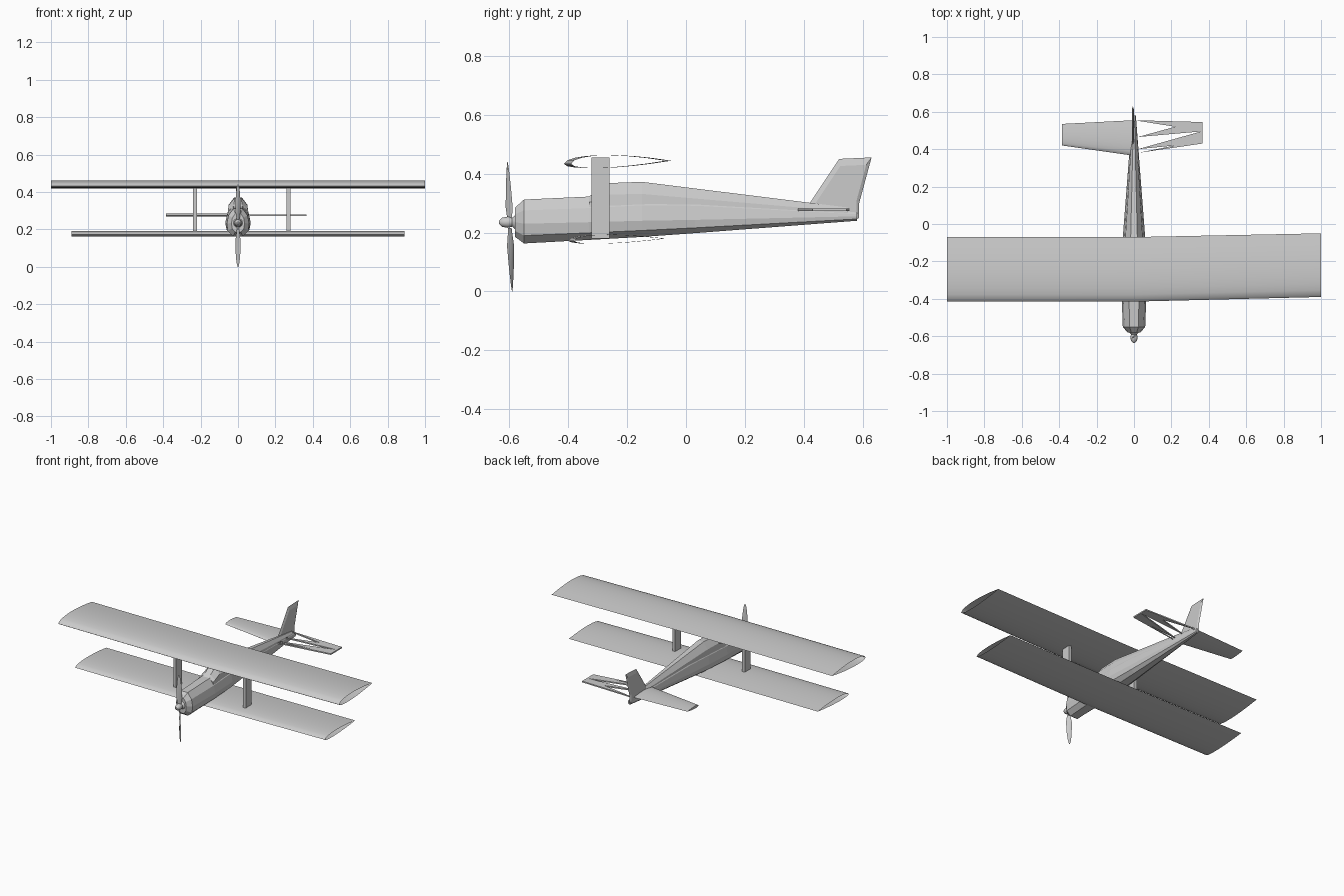
import bpy, math
from mathutils import Vector

cube = bpy.data.objects.get("Cube")
if cube:
    bpy.data.objects.remove(cube, do_unlink=True)

grey = bpy.data.materials.new("plain grey")
grey.use_nodes = True
COLOUR = (0.6, 0.6, 0.6, 1)
grey.diffuse_color = COLOUR
grey.node_tree.nodes["Principled BSDF"].inputs["Base Color"].default_value = COLOUR


def add_mesh(name, verts, faces, smooth=None):
    mesh = bpy.data.meshes.new(name)
    mesh.from_pydata(verts, [], faces)
    mesh.materials.append(grey)
    obj = bpy.data.objects.new(name, mesh)
    bpy.context.collection.objects.link(obj)
    bpy.context.view_layer.objects.active = obj
    bpy.ops.object.select_all(action='DESELECT')
    obj.select_set(True)
    bpy.ops.object.mode_set(mode='EDIT')
    bpy.ops.mesh.select_all(action='SELECT')
    bpy.ops.mesh.normals_make_consistent(inside=False)
    bpy.ops.object.mode_set(mode='OBJECT')
    if smooth:
        bpy.ops.object.shade_smooth_by_angle(angle=math.radians(smooth))
    return obj


def loft(name, rings, caps=True, smooth=None):
    """Skin a list of equal-length rings of points."""
    n = len(rings[0])
    verts = [p for ring in rings for p in ring]
    faces = [(r * n + i, r * n + (i + 1) % n, (r + 1) * n + (i + 1) % n, (r + 1) * n + i)
             for r in range(len(rings) - 1) for i in range(n)]
    if caps:
        faces += [tuple(range(n)), tuple(range(len(verts) - n, len(verts)))]
    return add_mesh(name, verts, faces, smooth)


def airfoil(lead, trail, thick, steps=8):
    """Closed wing section as (chord position, height) pairs."""
    chord = trail - lead
    shape = lambda t: 2.6 * (math.sqrt(t) * (1 - t))
    ts = [(i / steps) ** 1.6 for i in range(steps + 1)]
    upper = [(lead + t * chord, 0.6 * thick * shape(t) + 0.25 * thick * t) for t in ts]
    lower = [(lead + t * chord, -0.4 * thick * shape(t) + 0.25 * thick * t) for t in ts]
    return upper + lower[-2:0:-1]


def wing(name, stations, z, thick, caps):
    rings = [[(x, y, z + h) for y, h in airfoil(a, b, thick)] for x, a, b in stations]
    return loft(name, rings, caps, 35)


# Wings: hollow shells, the left half swept back a little
wing("upper_wing", [(-1, -0.415, -0.07), (0, -0.415, -0.07), (1, -0.39, -0.05)], 0.433, 0.043, False)
wing("lower_wing", [(-0.89, -0.40, -0.08), (0, -0.40, -0.08), (0.89, -0.38, -0.07)], 0.172, 0.03, False)


# Fuselage: eight-sided sections given as y, half width, bottom, middle, top
def section(y, w, bottom, middle, top):
    low, high = middle - 0.6 * (middle - bottom), middle + 0.55 * (top - middle)
    half = [(w * 0.45, bottom), (w * 0.9, low), (w, middle), (w * 0.85, high), (w * 0.4, top)]
    return [(x, y, z) for x, z in half] + [(-x, y, z) for x, z in reversed(half)]


loft("fuselage", [section(*s) for s in (
    (-0.58, 0.035, 0.185, 0.235, 0.285), (-0.55, 0.06, 0.163, 0.23, 0.312),
    (-0.33, 0.068, 0.175, 0.235, 0.322), (-0.15, 0.066, 0.185, 0.24, 0.335),
    (0.03, 0.052, 0.198, 0.243, 0.33), (0.58, 0.010, 0.24, 0.255, 0.268))])

# Raised cabin and the rear deck that runs down to the tail
deck = []
for y, w, base, top in ((-0.33, 0.058, 0.27, 0.322), (-0.31, 0.058, 0.27, 0.335),
                        (-0.26, 0.056, 0.27, 0.368), (-0.15, 0.056, 0.27, 0.372),
                        (0.55, 0.009, 0.25, 0.285)):
    mid = base + 0.6 * (top - base)
    half = [(w, base), (w * 0.9, mid), (w * 0.35, top)]
    deck.append([(x, y, z) for x, z in half] + [(-x, y, z) for x, z in reversed(half)])
loft("cabin_deck", deck)

# Struts between the wings
for name, x in (("right_strut", -0.23), ("left_strut", 0.27)):
    ring = lambda z: [(x + a, y, z) for a, y in
                      ((-0.01, -0.32), (0.01, -0.32), (0.01, -0.26), (-0.01, -0.26))]
    loft(name, [ring(0.18), ring(0.455)])

# Tailplane: a solid right half and a torn left half made of long slivers
wing("right_tailplane", [(-0.385, 0.42, 0.535), (0, 0.365, 0.555)], 0.275, 0.016, True)
outline = [(0, 0.555), (0.365, 0.545), (0.365, 0.43), (0.02, 0.38), (0.22, 0.42),
           (0.02, 0.40), (0.36, 0.495), (0.02, 0.465), (0.22, 0.52)]
loft("left_tailplane", [[(x, y, z) for x, y in outline] for z in (0.273, 0.281)])

# Fin and rudder
profile = [(0.40, 0.27), (0.52, 0.45), (0.63, 0.455), (0.588, 0.30), (0.588, 0.25), (0.57, 0.24), (0.50, 0.245)]
centre = (0.54, 0.33)
rings = []
for x, s in ((-0.012, 0.8), (-0.006, 1), (0, 0.8)):
    rings.append([(x, centre[0] + (y - centre[0]) * s, centre[1] + (z - centre[1]) * s)
                  for y, z in profile])
loft("fin", rings)


# Spinner
def circle(y, r, n=10):
    return [(r * math.cos(k * math.tau / n), y, 0.235 + r * math.sin(k * math.tau / n)) for k in range(n)]


loft("spinner", [circle(y, r) for y, r in ((-0.575, 0.03), (-0.59, 0.016), (-0.605, 0.02),
                                           (-0.625, 0.016), (-0.635, 0.006))], smooth=40)

# Twisted propeller blades, tilted slightly forward at the top
for name, sign in (("upper_blade", 1), ("lower_blade", -1)):
    rings = []
    for t, w in ((0.02, 0.007), (0.3, 0.017), (0.65, 0.015), (0.9, 0.009), (1, 0.002)):
        z = 0.22 + sign * t * 0.22
        y = -0.598 - sign * t * 0.008
        angle = sign * math.radians(55 - 35 * t)
        along = Vector((math.cos(angle), math.sin(angle), 0)) * w
        across = Vector((-math.sin(angle), math.cos(angle), 0)) * w * 0.25
        mid = Vector((0, y, z))
        rings.append([mid + along, mid + across, mid - along, mid - across])
    loft(name, rings, smooth=40)
